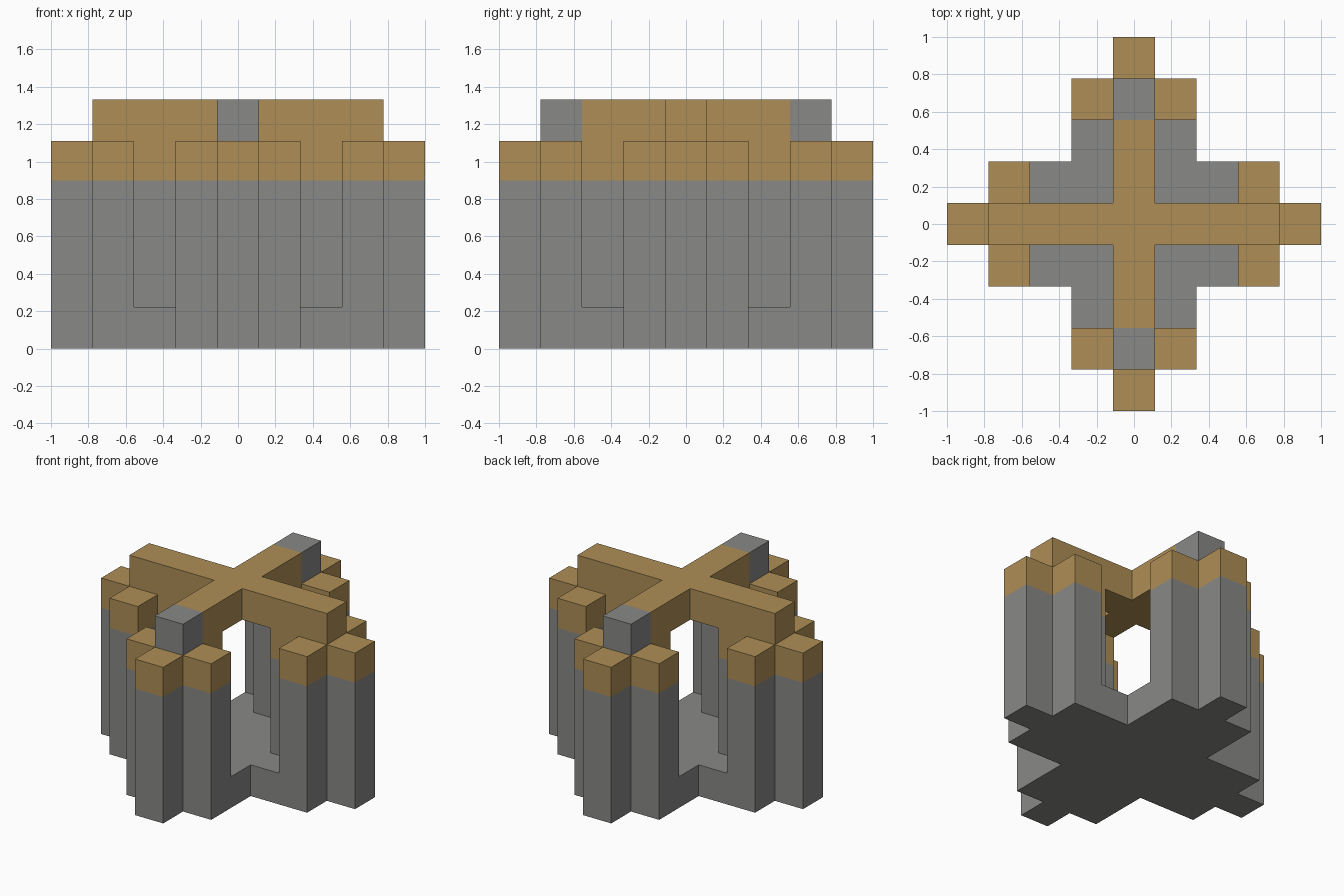
import bpy
import bmesh
from math import pi
from mathutils import Matrix, Vector

if "Cube" in bpy.data.objects:
    bpy.data.objects.remove(bpy.data.objects["Cube"], do_unlink=True)

U = 2 / 9          # side of one building block
GOLD_START = 0.9   # height where the pillars change colour


def make_material(name, rgb):
    mat = bpy.data.materials.new(name)
    mat.use_nodes = True
    mat.diffuse_color = (*rgb, 1)
    mat.node_tree.nodes["Principled BSDF"].inputs["Base Color"].default_value = (*rgb, 1)
    return mat


GREY = make_material("stone grey", (0.246, 0.246, 0.24))
GOLD = make_material("sandy gold", (0.42, 0.27, 0.093))


def four_fold(quarter):
    """Repeat a quarter outline around z to close a symmetric profile."""
    return [Matrix.Rotation(k * pi / 2, 2) @ Vector(p) for k in range(4) for p in quarter]


def extrude_part(name, profile, z0, z1, centre=(0, 0), cuts=(), is_gold=lambda c: False):
    """Extrude a profile in block units, cut it, then colour faces by a rule."""
    bm = bmesh.new()
    verts = [bm.verts.new(((p.x + centre[0]) * U, (p.y + centre[1]) * U, z0 * U)) for p in profile]
    face = bm.faces.new(verts)
    top = bmesh.ops.extrude_face_region(bm, geom=[face])["geom"]
    bmesh.ops.translate(bm, vec=(0, 0, (z1 - z0) * U),
                        verts=[g for g in top if isinstance(g, bmesh.types.BMVert)])
    for point, normal in cuts:
        bmesh.ops.bisect_plane(bm, geom=bm.verts[:] + bm.edges[:] + bm.faces[:],
                               plane_co=point, plane_no=normal)
    bmesh.ops.recalc_face_normals(bm, faces=bm.faces[:])
    for f in bm.faces:
        f.material_index = int(is_gold(f.calc_center_bounds()))
    mesh = bpy.data.meshes.new(name)
    bm.to_mesh(mesh)
    bm.free()
    mesh.materials.append(GREY)
    mesh.materials.append(GOLD)
    obj = bpy.data.objects.new(name, mesh)
    bpy.context.collection.objects.link(obj)
    return obj


# Stepped floor slab
floor = four_fold([(3.5, -1.5), (3.5, -0.5), (4.5, -0.5), (4.5, 0.5),
                   (3.5, 0.5), (3.5, 1.5), (1.5, 1.5)])
extrude_part("floor_slab", floor, 0, 1)

# Four plus-shaped pillars with gold tops
plus = four_fold([(1.5, -0.5), (1.5, 0.5), (0.5, 0.5)])
for side, centre in {"left": (3, 0), "right": (-3, 0), "front": (0, -3), "back": (0, 3)}.items():
    extrude_part(side + "_pillar", plus, 1, 5, centre,
                 cuts=[((0, 0, GOLD_START), (0, 0, 1))],
                 is_gold=lambda c: c.z > GOLD_START)

# Crossed roof beams with grey blocks at the front and back ends
beams = four_fold([(3.5, -0.5), (3.5, 0.5), (0.5, 0.5)])
extrude_part("roof_beams", beams, 5, 6,
             cuts=[((0, s * 2.5 * U, 0), (0, 1, 0)) for s in (-1, 1)],
             is_gold=lambda c: abs(c.y) < 2.51 * U)
